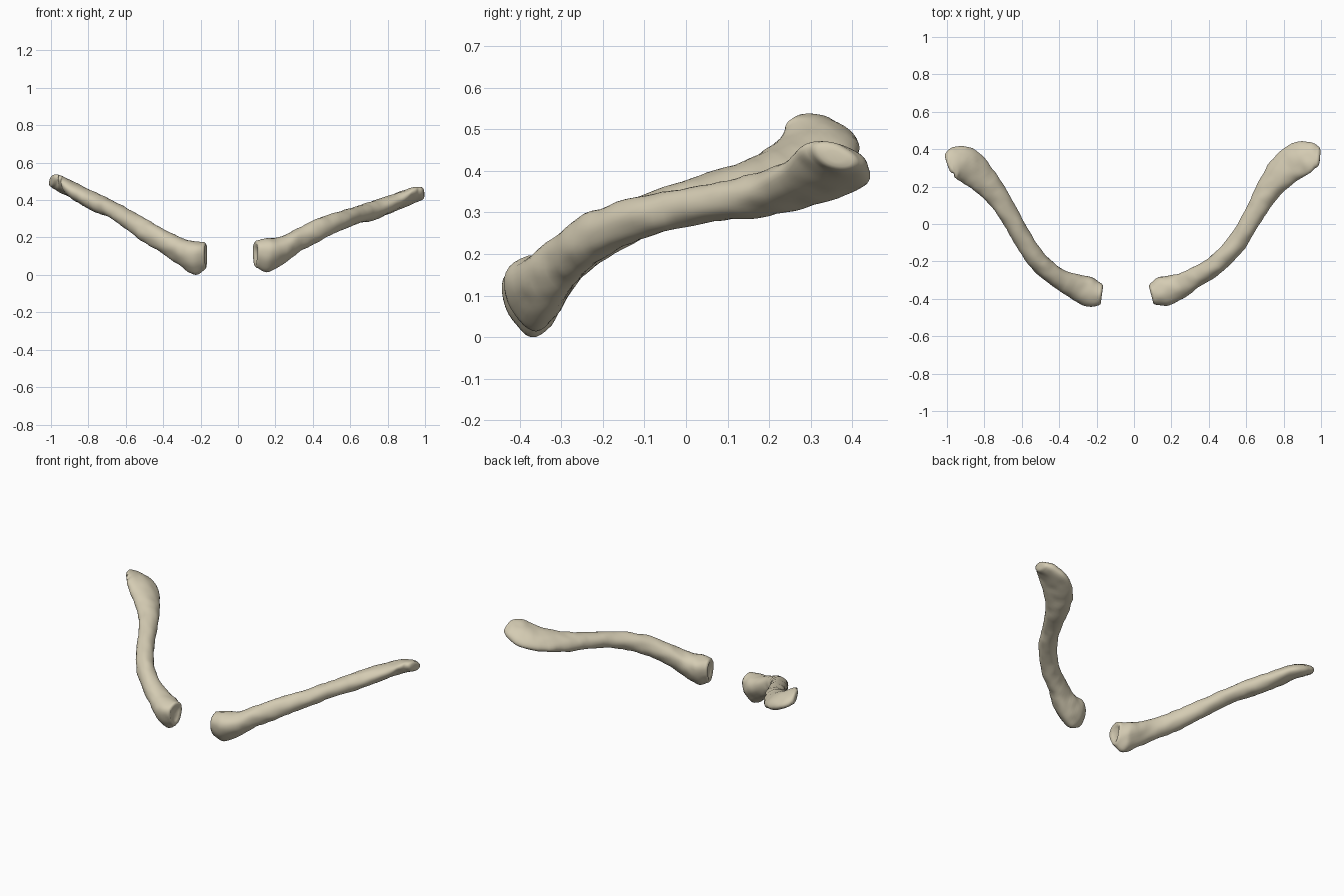
import bpy, bmesh, math
from mathutils import Vector, noise

cube = bpy.data.objects.get("Cube")
if cube:
    bpy.data.objects.remove(cube, do_unlink=True)

SIDES = 32
STEPS = 6

# Centre lines, from the breastbone end to the shoulder end
LEFT_PATH = [(.1, -.375, .11), (.155, -.36, .105), (.235, -.335, .13), (.33, -.285, .19),
             (.44, -.215, .245), (.55, -.1, .29), (.635, .04, .32), (.71, .17, .34),
             (.79, .275, .37), (.87, .34, .4), (.94, .36, .425), (.98, .36, .435)]
RIGHT_PATH = [(-.18, -.375, .1), (-.235, -.365, .09), (-.31, -.335, .125), (-.41, -.285, .185),
              (-.51, -.2, .245), (-.6, -.07, .305), (-.675, .06, .35), (-.755, .18, .385),
              (-.835, .265, .425), (-.905, .32, .465), (-.96, .33, .49), (-.985, .325, .505)]

# Shared sections: half width, half height, roll (rear edge down), taper (narrow below)
SECTIONS = [(.055, .075, 0, .3), (.075, .09, 0, .35), (.066, .075, 0, .25), (.053, .065, 0, .1),
            (.052, .06, 0, 0), (.051, .05, .1, 0), (.053, .045, .2, 0), (.066, .05, .3, 0),
            (.087, .048, .35, 0), (.098, .043, .35, 0), (.085, .038, .35, 0), (.06, .03, .35, 0)]


def smooth_samples(rows):
    """Catmull-Rom interpolation through rows of any length."""
    out = []
    for i in range(len(rows) - 1):
        quad = [rows[max(0, min(len(rows) - 1, i + k))] for k in (-1, 0, 1, 2)]
        for s in range(STEPS):
            t = s / STEPS
            out.append([b + t / 2 * (c - a + t * (2 * a - 5 * b + 4 * c - d
                        + t * (3 * (b - c) + d - a))) for a, b, c, d in zip(*quad)])
    return out + [list(rows[-1])]


def add_ring(bm, centre, across, section, scale=1):
    """One closed cross-section standing across the path."""
    w, h, roll, taper = section
    ring = []
    for k in range(SIDES):
        a = 2 * math.pi * k / SIDES
        u = w * scale * math.cos(a) * (1 + taper * math.sin(a))
        v = h * scale * math.sin(a)
        u, v = (u * math.cos(roll) + v * math.sin(roll),
                v * math.cos(roll) - u * math.sin(roll))
        p = centre + across * u + Vector((0, 0, v))
        # gentle uneven surface
        p += (across * u + Vector((0, 0, v))).normalized() * noise.noise(p * 22) * .005
        ring.append(bm.verts.new(p))
    return ring


def make_bone(name, path, side, material):
    rows = smooth_samples([p + s for p, s in zip(path, SECTIONS)])
    centres = [Vector(r[:3]) for r in rows]
    bm = bmesh.new()
    rings = []
    last = len(rows) - 1

    def frame(i):
        along = centres[min(i + 2, last)] - centres[max(i - 2, 0)]
        along.z = 0
        along.normalize()
        return along, Vector((-along.y, along.x, 0)) * side

    # dished joint face at the breastbone end
    along, across = frame(0)
    for scale, push in ((.35, .006), (.62, 0), (.86, -.009)):
        rings.append(add_ring(bm, centres[0] + along * push, across, rows[0][3:], scale))
    # shaft
    for i, row in enumerate(rows):
        rings.append(add_ring(bm, centres[i], frame(i)[1], row[3:]))
    # rounded shoulder end
    along, across = frame(last)
    for scale, push in ((.9, .008), (.7, .013), (.35, .015)):
        rings.append(add_ring(bm, centres[last] + along * push, across, rows[last][3:], scale))

    for a, b in zip(rings, rings[1:]):
        for k in range(SIDES):
            n = (k + 1) % SIDES
            bm.faces.new((a[k], a[n], b[n], b[k]))
    bm.faces.new(rings[0])
    bm.faces.new(rings[-1])
    bmesh.ops.recalc_face_normals(bm, faces=bm.faces)
    for f in bm.faces:
        f.smooth = True
    mesh = bpy.data.meshes.new(name)
    bm.to_mesh(mesh)
    bm.free()
    mesh.materials.append(material)
    obj = bpy.data.objects.new(name, mesh)
    bpy.context.collection.objects.link(obj)
    return obj


bone = bpy.data.materials.new("bone_beige")
bone.use_nodes = True
colour = (.66, .6, .45, 1)
bone.diffuse_color = colour
bone.node_tree.nodes["Principled BSDF"].inputs["Base Color"].default_value = colour

make_bone("left_collarbone", LEFT_PATH, 1, bone)
make_bone("right_collarbone", RIGHT_PATH, -1, bone)
